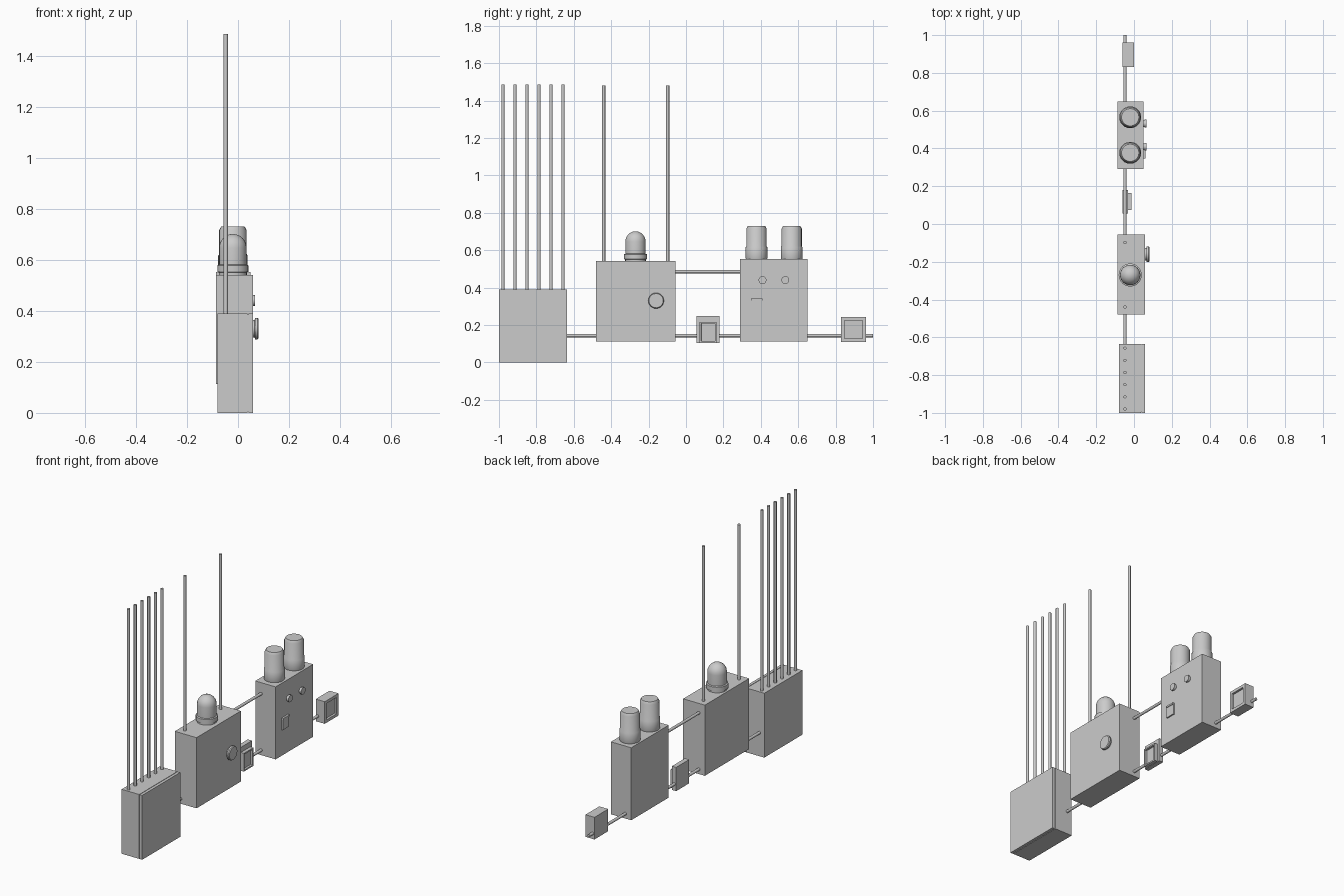
import bpy, bmesh, math
from mathutils import Matrix, Vector

if "Cube" in bpy.data.objects:
    bpy.data.objects.remove(bpy.data.objects["Cube"])

PX = -0.048   # common depth of all pipes


def finish(bm, name, smooth=False):
    bmesh.ops.recalc_face_normals(bm, faces=bm.faces)
    me = bpy.data.meshes.new(name)
    bm.to_mesh(me)
    bm.free()
    ob = bpy.data.objects.new(name, me)
    bpy.context.collection.objects.link(ob)
    if smooth:
        bpy.ops.object.select_all(action='DESELECT')
        ob.select_set(True)
        bpy.context.view_layer.objects.active = ob
        bpy.ops.object.shade_smooth_by_angle(angle=math.radians(35))
    return ob


def box(name, x, y, z, rim=0, depth=0):
    """Box from (min, max) ranges, with an optional recess in its +x face."""
    bm = bmesh.new()
    bmesh.ops.create_cube(bm, size=1)
    for v in bm.verts:
        v.co = Vector([r[0] if c < 0 else r[1] for c, r in zip(v.co, (x, y, z))])
    if rim:
        bm.normal_update()
        face = max(bm.faces, key=lambda f: f.calc_center_median().x)
        bmesh.ops.inset_region(bm, faces=[face], thickness=rim)
        bmesh.ops.inset_region(bm, faces=[face], thickness=0.001)
        bmesh.ops.translate(bm, verts=face.verts, vec=(-depth, 0, 0))
    return finish(bm, name)


def lathe(name, profile, loc, axis='Z', n=24):
    """Spin (radius, height) points round z, or round x for front controls."""
    bm = bmesh.new()
    vs = [bm.verts.new((r, 0, h)) for r, h in profile]
    es = [bm.edges.new(p) for p in zip(vs, vs[1:])]
    bmesh.ops.spin(bm, geom=vs + es, cent=(0, 0, 0), axis=(0, 0, 1),
                   angle=2 * math.pi, steps=n)
    bmesh.ops.remove_doubles(bm, verts=bm.verts, dist=0.0003)
    rot = Matrix.Rotation(math.pi / 2, 4, 'Y') if axis == 'X' else Matrix()
    bmesh.ops.transform(bm, matrix=Matrix.Translation(loc) @ rot, verts=bm.verts)
    return finish(bm, name, True)


def pipe(name, a, b, r=0.0085):
    a, b = Vector(a), Vector(b)
    bm = bmesh.new()
    bmesh.ops.create_cone(bm, cap_ends=True, segments=12, radius1=r, radius2=r,
                          depth=(b - a).length)
    rot = (b - a).to_track_quat('Z', 'Y').to_matrix().to_4x4()
    bmesh.ops.transform(bm, matrix=Matrix.Translation((a + b) / 2) @ rot, verts=bm.verts)
    return finish(bm, name, True)


# Fuse cabinet: body, thin seam and door
box("fuse_cabinet_body", (-0.08, 0.038), (-1, -0.635), (0, 0.39))
box("fuse_cabinet_seam", (0.037, 0.043), (-0.996, -0.639), (0.004, 0.386))
box("fuse_cabinet_door", (0.041, 0.058), (-1, -0.635), (0, 0.39))
for i in range(6):
    y = -0.979 + i * 0.0643
    pipe(f"fuse_conduit_{i + 1}", (PX, y, 0.38), (PX, y, 1.485))

# Middle cabinet with warning dome and dial
box("alarm_cabinet", (-0.087, 0.058), (-0.48, -0.056), (0.113, 0.541))
for i, y in enumerate((-0.44, -0.098)):
    pipe(f"alarm_conduit_{i + 1}", (PX, y, 0.53), (PX, y, 1.48))
dome = [(0, 0.538), (0.055, 0.538), (0.055, 0.55), (0.061, 0.552), (0.061, 0.578),
        (0.054, 0.581), (0.054, 0.646)]
dome += [(0.054 * math.cos(a), 0.646 + 0.055 * math.sin(a))
         for a in (i * math.pi / 12 for i in range(1, 6))] + [(0, 0.701)]
lathe("warning_dome", dome, (-0.02, -0.27, 0))
lathe("dial", [(0, -0.002), (0.034, -0.002), (0.034, 0.007), (0.042, 0.009),
               (0.042, 0.018), (0.038, 0.023), (0, 0.023)], (0.058, -0.16, 0.33), 'X')

# Right cabinet with two lamps, buttons and switch
box("lamp_cabinet", (-0.087, 0.049), (0.29, 0.649), (0.113, 0.552))
lamp = [(0, 0.55), (0.056, 0.55), (0.058, 0.556), (0.058, 0.615), (0.054, 0.622),
        (0.054, 0.715), (0.046, 0.73), (0, 0.73)]
for i, y in enumerate((0.377, 0.565)):
    lathe(f"lamp_{i + 1}", lamp, (-0.02, y, 0))
for i, y in enumerate((0.409, 0.531)):
    lathe(f"button_{i + 1}", [(0, -0.002), (0.017, -0.002), (0.017, 0.006),
                              (0.021, 0.007), (0.021, 0.017), (0, 0.017)],
          (0.049, y, 0.44), 'X', 20)
box("switch_plate", (0.047, 0.057), (0.348, 0.408), (0.27, 0.332))
box("switch_hood", (0.047, 0.061), (0.348, 0.408), (0.332, 0.342))

# Small wall socket: back plate and recessed front
box("socket_plate", (-0.06, -0.032), (0.055, 0.18), (0.103, 0.247))
box("socket_front", (-0.034, -0.012), (0.073, 0.164), (0.105, 0.216), 0.012, 0.012)

# End junction box with recessed face
box("junction_box", (-0.06, 0.0), (0.83, 0.962), (0.109, 0.243), 0.025, 0.012)

# Horizontal pipes joining everything
pipe("lower_pipe", (PX, -0.645, 0.143), (PX, 1.0, 0.143))
pipe("upper_pipe", (PX, -0.07, 0.485), (PX, 0.3, 0.485))
